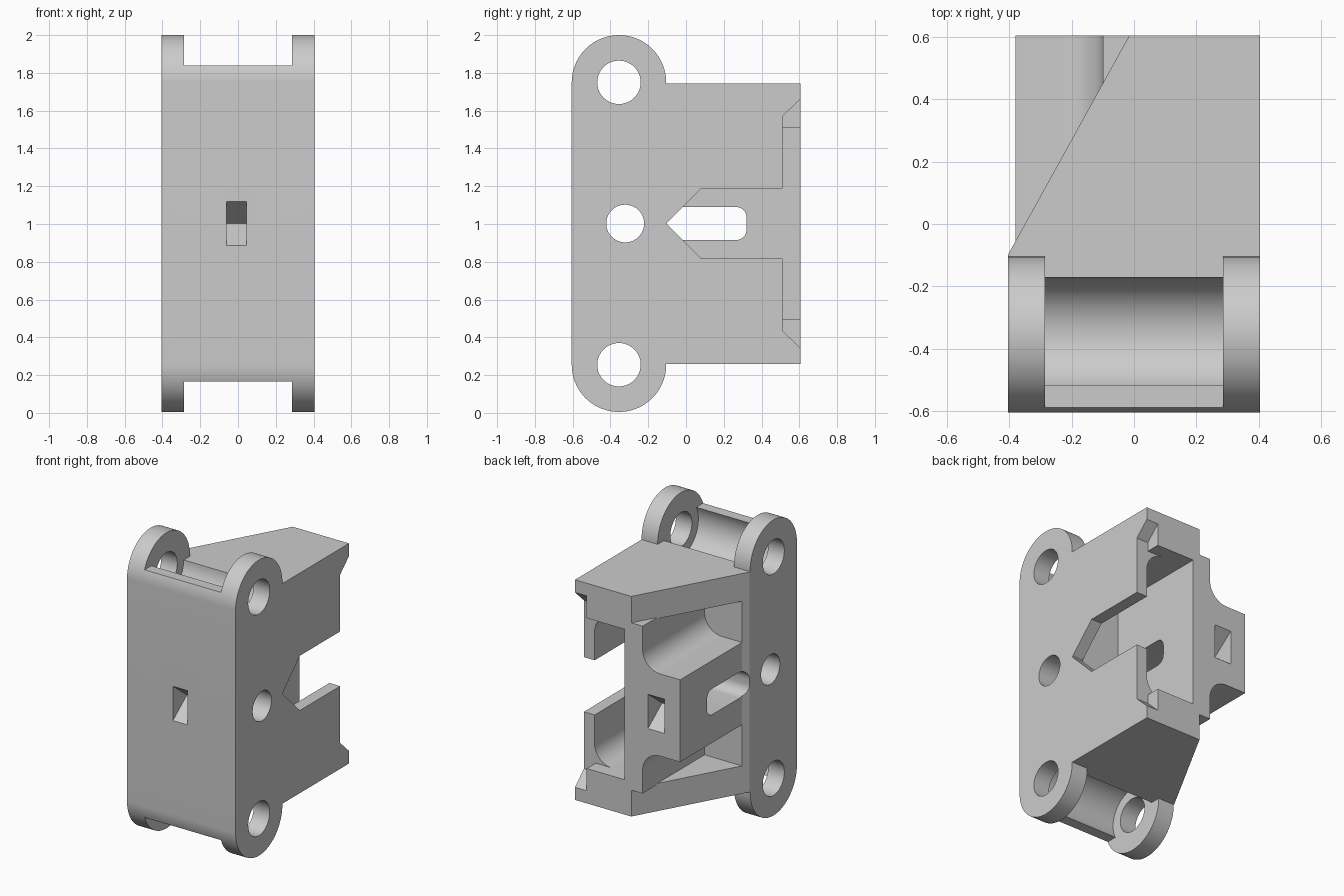
import bpy, bmesh, math
from mathutils import Vector

old = bpy.data.objects.get("Cube")
if old:
    bpy.data.objects.remove(old, do_unlink=True)

MID = 1.0025   # height of the mirror plane

grey = bpy.data.materials.new("light grey")
grey.use_nodes = True
colour = (0.6, 0.6, 0.6, 1)
grey.diffuse_color = colour
grey.node_tree.nodes["Principled BSDF"].inputs["Base Color"].default_value = colour


def arc(cx, cy, r, start, end, n=16):
    """Points on an arc, angles in degrees."""
    angles = [math.radians(start + (end - start) * i / n) for i in range(n + 1)]
    return [(cx + r * math.cos(a), cy + r * math.sin(a)) for a in angles]


def mirrored(half):
    """Close an upper-half profile with its reflection below the middle."""
    return half + [(u, 2 * MID - z) for u, z in reversed(half)]


def prism(name, profile, axis, a, b):
    """Extrude a profile along an axis from a to b."""
    place = {"x": lambda u, v, w: (w, u, v),
             "y": lambda u, v, w: (u, w, v),
             "z": lambda u, v, w: (u, v, w)}[axis]
    bm = bmesh.new()
    face = bm.faces.new([bm.verts.new(place(u, v, a)) for u, v in profile])
    ext = bmesh.ops.extrude_face_region(bm, geom=[face])
    moved = [g for g in ext["geom"] if isinstance(g, bmesh.types.BMVert)]
    bmesh.ops.translate(bm, verts=moved, vec=Vector(place(0, 0, b - a)))
    bmesh.ops.recalc_face_normals(bm, faces=bm.faces)
    mesh = bpy.data.meshes.new(name)
    bm.to_mesh(mesh)
    bm.free()
    obj = bpy.data.objects.new(name, mesh)
    bpy.context.collection.objects.link(obj)
    mesh.materials.append(grey)
    return obj


def box(name, x, y, z):
    return prism(name, [(x[0], y[0]), (x[1], y[0]), (x[1], y[1]), (x[0], y[1])], "z", *z)


def combine(target, tool, operation="DIFFERENCE"):
    mod = target.modifiers.new(tool.name, "BOOLEAN")
    mod.operation, mod.solver, mod.object = operation, "EXACT", tool
    bpy.context.view_layer.objects.active = target
    bpy.ops.object.modifier_apply(modifier=mod.name)
    bpy.data.objects.remove(tool, do_unlink=True)


# Rear body with one slanted side
body = prism("bracket_body", [(-0.405, -0.1), (-0.405, -0.2), (0.405, -0.2),
                              (0.405, 0.605), (-0.015, 0.605)], "z", 0.26, 1.745)

# Open window in the slanted side
combine(body, box("side_window", (-0.7, -0.1), (-0.055, 0.8), (0.447, 1.558)))

# Central wall and block, blended with fillets
half = [(0.03, 1.567), (-0.1, 1.567)] + arc(-0.23, 1.41, 0.13, 0, -90) + [(-0.38, 1.28)]
combine(body, prism("centre_block", mirrored(half), "y", -0.15, 0.605), "UNION")

# Front plate with rounded ends
half = arc(-0.355, 1.75, 0.25, 0, 180, 48)
combine(body, prism("front_plate", mirrored(half), "x", -0.405, 0.405), "UNION")

# Inner cavity, rounded toward the outer wall, and its square mouth
half = [(0.035, 1.51)] + arc(0.195, 1.38, 0.13, 90, 0)
combine(body, prism("cavity", mirrored(half), "y", -0.11, 0.8))
combine(body, box("cavity_mouth", (0.0351, 0.318), (0.51, 0.8), (0.4951, 1.5099)))

# Flared rear recess and pointed notch through the outer wall
combine(body, prism("flared_recess", mirrored([(0.51, 1.57), (0.705, 1.755)]), "x", 0.3175, 0.6))
half = [(-0.1, MID + 0.005), (0.08, 1.187), (0.7, 1.187)]
combine(body, prism("pointed_notch", mirrored(half), "x", 0.3, 0.6))

# Rounded slot through the centre block
half = arc(-0.03, 1.02, 0.07, 180, 90, 8) + arc(0.265, 1.035, 0.055, 90, 0, 8)
combine(body, prism("rounded_slot", mirrored(half), "x", -0.7, 0.2))

# Gaps between the ears, clearance channels and pivot holes, top and bottom
for side in (1, -1):
    def z(h):
        return MID + side * (h - MID)
    ear_gap = [(-0.8, z(1.838)), (-0.4, z(1.838)), (-0.4, z(1.745)),
               (0.0, z(1.745)), (0.0, z(2.2)), (-0.8, z(2.2))]
    combine(body, prism("ear_gap", ear_gap, "x", -0.285, 0.285))
    channel = arc(-0.355, z(1.75), 0.184, 0, 360, 48)[:-1]
    combine(body, prism("clearance_channel", channel, "x", -0.285, 0.285))
    pivot = arc(-0.355, z(1.75), 0.115, 0, 360, 40)[:-1]
    combine(body, prism("pivot_hole", pivot, "x", -0.7, 0.7))

# Middle cross hole
cross = arc(-0.322, MID, 0.1, 0, 360, 40)[:-1]
combine(body, prism("cross_hole", cross, "x", -0.7, 0.7))

# Wedge-shaped pockets in the front and the back
for name, tip, mouth, x0, x1 in (("front_pocket", -0.455, -0.605, -0.062, 0.046),
                                 ("back_pocket", 0.455, 0.605, -0.265, -0.14)):
    beyond = mouth + 0.1 * (1 if mouth > 0 else -1)
    wedge = [(tip, MID), (mouth, 1.118), (beyond, 1.118),
             (beyond, 2 * MID - 1.118), (mouth, 2 * MID - 1.118)]
    combine(body, prism(name, wedge, "x", x0, x1))

# Smooth curved walls, sharp edges elsewhere
bpy.ops.object.select_all(action="DESELECT")
body.select_set(True)
bpy.context.view_layer.objects.active = body
bpy.ops.object.shade_smooth_by_angle(angle=math.radians(25))
